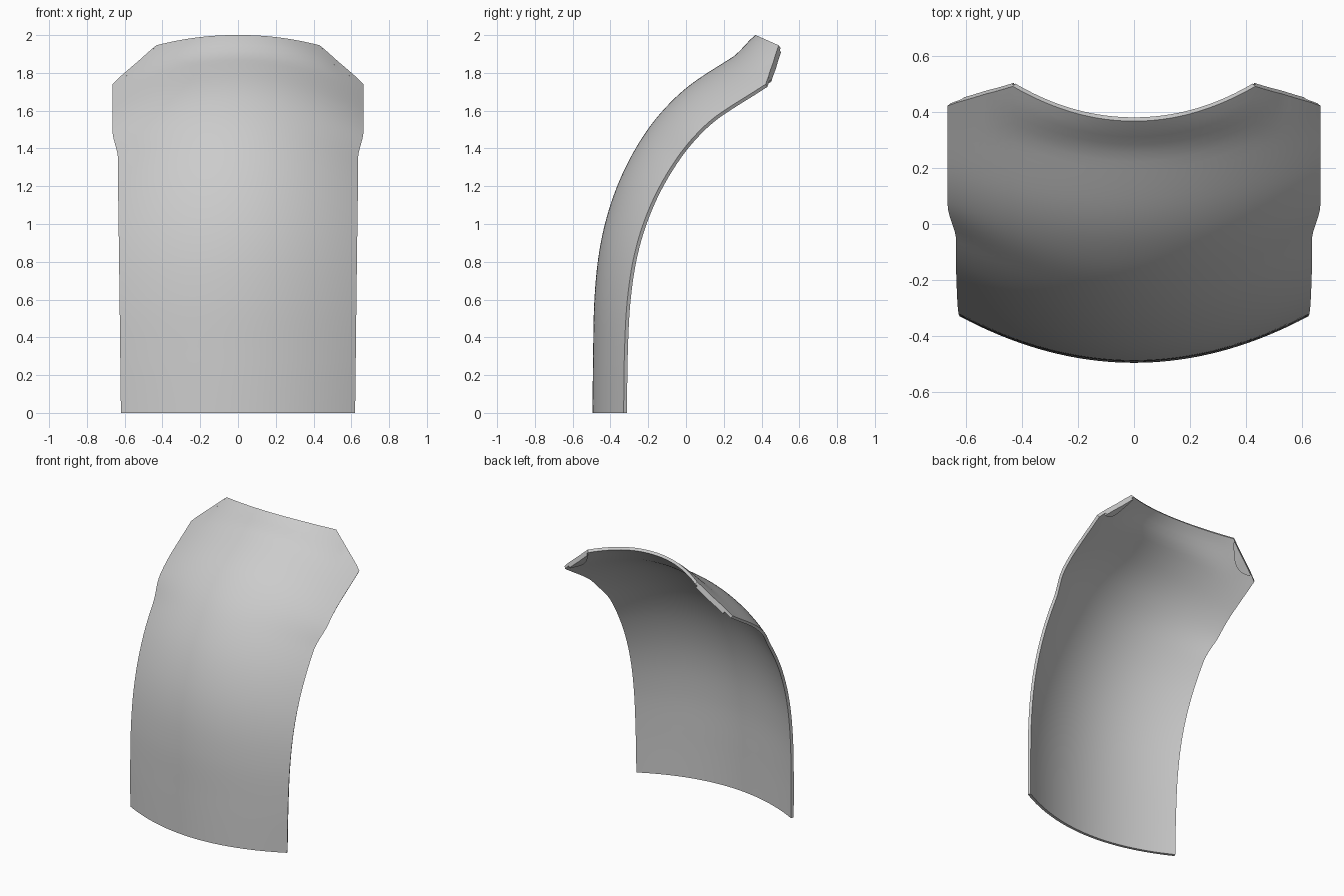
import bpy, bmesh, math
from mathutils import Vector

cube = bpy.data.objects.get("Cube")
if cube:
    bpy.data.objects.remove(cube, do_unlink=True)

grey = bpy.data.materials.new("plain_grey")
grey.use_nodes = True
grey.diffuse_color = (0.6, 0.6, 0.6, 1)
grey.node_tree.nodes["Principled BSDF"].inputs["Base Color"].default_value = (0.6, 0.6, 0.6, 1)

# Centre line of the panel as (y, z), from the foot to just past the top
SPINE = [Vector(p) for p in (
    (-.495, -.2), (-.495, 0), (-.492, .3), (-.485, .6), (-.46, .85), (-.41, 1.07),
    (-.33, 1.28), (-.22, 1.475), (-.1, 1.625), (.04, 1.75), (.257, 1.89),
    (.385, 1.972), (.55, 2.078), (.65, 2.142))]


def catmull(a, b, c, d, t):
    return 0.5 * (2*b + (c-a)*t + (2*a-5*b+4*c-d)*t*t + (3*b-a-3*c+d)*t**3)


# Resample the centre line by arc length
path, dist = [], []
for k in range(1, len(SPINE) - 2):
    for j in range(16):
        p = catmull(*SPINE[k-1:k+3], j / 16)
        dist.append(dist[-1] + (p - path[-1]).length if path else 0)
        path.append(p)
END = dist[10 * 16]      # arc length at the middle of the top edge


def spine(s):
    s = max(s, 0)
    k = next((i for i in range(1, len(dist) - 1) if dist[i] >= s), len(dist) - 1)
    t = (s - dist[k-1]) / (dist[k] - dist[k-1])
    return path[k-1].lerp(path[k], t)


def smooth(a, b, x):
    t = min(max((x - a) / (b - a), 0), 1)
    return t * t * (3 - 2*t)


CORNER = 0.65


def length(u):
    """Arc length of the panel at u, which shapes the top edge and its cut corners."""
    u = abs(u)
    if u <= CORNER:
        return END + .075 * (u / CORNER) ** 2
    t = (u - CORNER) / (1 - CORNER)
    return END + .075 - .165 * t - .03 * max(t - .85, 0)


def surface(u, s):
    p = spine(s)
    tan = (spine(s + .04) - spine(s - .04)).normalized()
    inward = Vector((tan.y, -tan.x))
    sag = .165 + .05 * smooth(.2, 1.7, s)
    width = .62 + .015 * min(s / 1.3, 1) + .03 * smooth(1.5, 1.75, s)
    flick = .035 * smooth(END - .17, END + .02, s) * max(1 - (u / .8) ** 2, 0)
    p = p + inward * (sag * u * u - flick)
    return Vector((u * width, p.x, max(p.y, 0)))


def sheet(name, u0, u1, cols, rows, start, thick):
    """Curved sheet following the panel from start(u) to the top edge."""
    bm = bmesh.new()
    grid = []
    for i in range(cols + 1):
        u = u0 + (u1 - u0) * i / cols
        a, b = start(u), length(u)
        grid.append([bm.verts.new(surface(u, a + (b - a) * j / rows)) for j in range(rows + 1)])
    for i in range(cols):
        for j in range(rows):
            bm.faces.new((grid[i][j], grid[i+1][j], grid[i+1][j+1], grid[i][j+1]))
    mesh = bpy.data.meshes.new(name)
    bm.to_mesh(mesh)
    bm.free()
    mesh.materials.append(grey)
    obj = bpy.data.objects.new(name, mesh)
    bpy.context.collection.objects.link(obj)
    mod = obj.modifiers.new("thickness", 'SOLIDIFY')
    mod.thickness = thick
    mod.offset = -1
    bpy.ops.object.select_all(action='DESELECT')
    obj.select_set(True)
    bpy.context.view_layer.objects.active = obj
    bpy.ops.object.modifier_apply(modifier=mod.name)
    bpy.ops.object.shade_smooth_by_angle(angle=math.radians(35))
    return obj


# Main curved panel
sheet("curved_panel", -1, 1, 40, 60, lambda u: 0, .02)


# Lens-shaped thickened pads under the two cut corners
def pad_start(u):
    t = (abs(u) - .67) / .27
    return length(u) - .012 - .06 * math.sin(math.pi * min(max(t, 0), 1))


sheet("left_corner_pad", .67, .94, 10, 3, pad_start, .035)
sheet("right_corner_pad", -.94, -.67, 10, 3, pad_start, .035)
